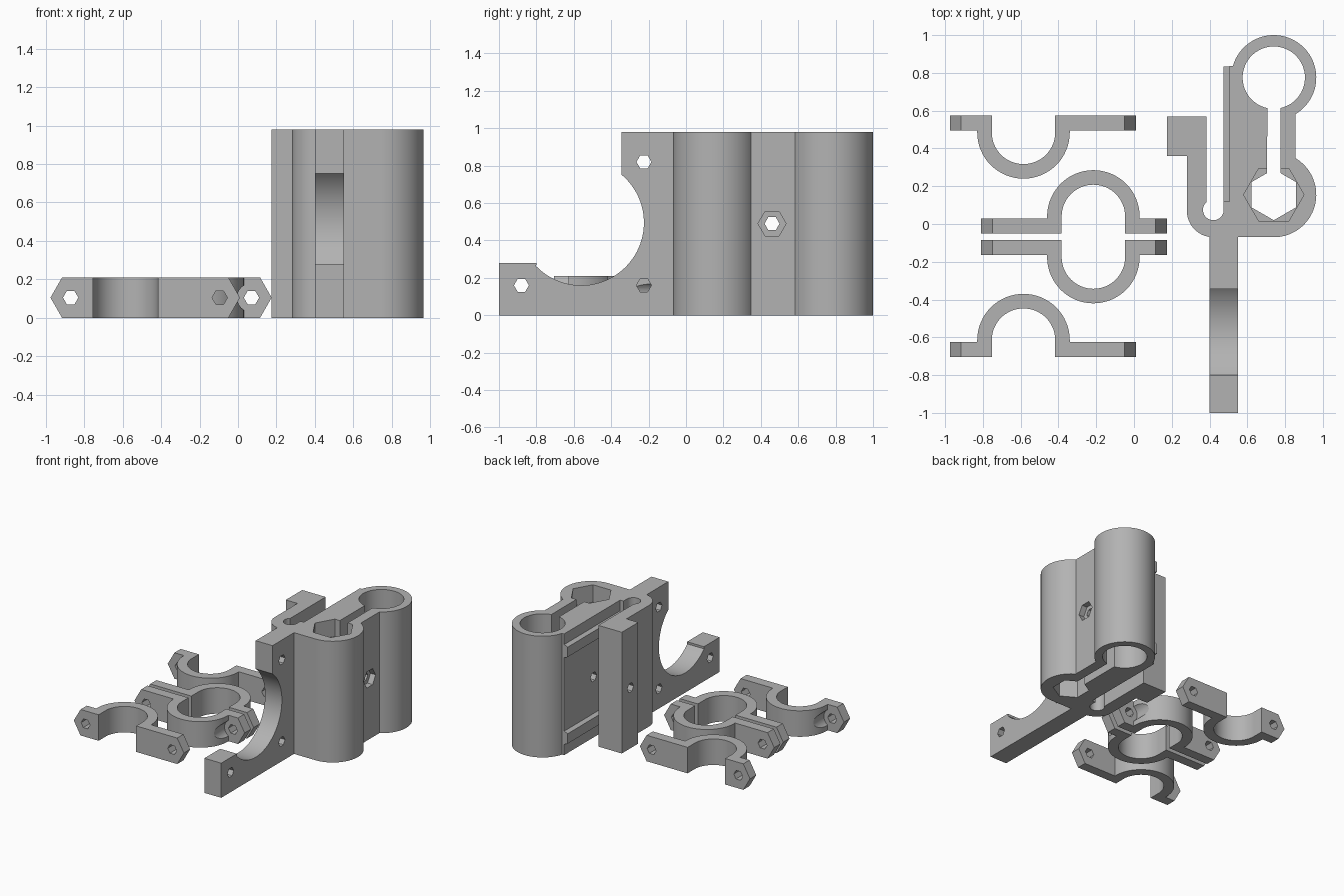
import bpy, bmesh
from math import radians, cos, sin, pi
from mathutils import Matrix

if "Cube" in bpy.data.objects:
    bpy.data.objects.remove(bpy.data.objects["Cube"])

grey = bpy.data.materials.new("plain_grey")
grey.use_nodes = True
grey.diffuse_color = (0.45, 0.45, 0.45, 1)
grey.node_tree.nodes["Principled BSDF"].inputs["Base Color"].default_value = (0.45, 0.45, 0.45, 1)

# Columns map outline (u, v) and extrusion depth onto the world axes
ALONG = {
    "z": Matrix(((1, 0, 0), (0, 1, 0), (0, 0, 1))),
    "x": Matrix(((0, 0, 1), (1, 0, 0), (0, 1, 0))),
    "y": Matrix(((1, 0, 0), (0, 0, 1), (0, 1, 0))),
}


def arc(cx, cy, r, start, end, steps=32):
    angles = [radians(start + (end - start) * i / steps) for i in range(steps + 1)]
    return [(cx + r * cos(a), cy + r * sin(a)) for a in angles]


def ngon(cx, cy, r, sides=6, turn=0):
    return [(cx + r * cos(turn + 2 * pi * i / sides), cy + r * sin(turn + 2 * pi * i / sides))
            for i in range(sides)]


def prism(name, outline, low, high, axis="z"):
    """Extrude an outline between two depths along an axis."""
    bm = bmesh.new()
    face = bm.faces.new([bm.verts.new(ALONG[axis] @ Matrix.Identity(3).col[0] * u
                                      + ALONG[axis] @ Matrix.Identity(3).col[1] * v
                                      + ALONG[axis] @ Matrix.Identity(3).col[2] * low)
                         for u, v in outline])
    new = bmesh.ops.extrude_face_region(bm, geom=[face])["geom"]
    shift = ALONG[axis] @ Matrix.Identity(3).col[2] * (high - low)
    bmesh.ops.translate(bm, vec=shift, verts=[v for v in new if isinstance(v, bmesh.types.BMVert)])
    bmesh.ops.recalc_face_normals(bm, faces=bm.faces)
    mesh = bpy.data.meshes.new(name)
    bm.to_mesh(mesh)
    bm.free()
    mesh.materials.append(grey)
    obj = bpy.data.objects.new(name, mesh)
    bpy.context.collection.objects.link(obj)
    return obj


def combine(obj, other, operation="DIFFERENCE"):
    """Apply a boolean and drop the helper."""
    mod = obj.modifiers.new("cut", "BOOLEAN")
    mod.object, mod.operation, mod.solver = other, operation, "EXACT"
    select(obj)
    bpy.ops.object.modifier_apply(modifier=mod.name)
    bpy.data.objects.remove(other)


def select(obj):
    bpy.ops.object.select_all(action="DESELECT")
    obj.select_set(True)
    bpy.context.view_layer.objects.active = obj


def smooth(obj):
    select(obj)
    bpy.ops.object.shade_smooth_by_angle(angle=radians(25))


# Rod holder body with its flexible side arm
X, ROD, NUT, TOP = 0.74, 0.775, 0.155, 0.98
outline = arc(X, NUT, 0.225, -90, 59) + arc(X, ROD, 0.225, -59, 164, 48)
outline += [(0.505, 0.835), (0.505, 0.12), (0.475, 0.12)]
outline += arc(0.42, 0.075, 0.055, 0, -230, 24)
outline += [(0.385, 0.57), (0.175, 0.57), (0.175, 0.36), (0.28, 0.36)]
outline += arc(0.42, 0.07, 0.14, 180, 270, 16)
body = prism("rod_holder", outline, 0, TOP)

# Keyhole bore: round rod bore, slit and hexagonal bore
bore = arc(X, ROD, 0.165, -78, 258, 48) + [(X - 0.035, 0.2)] + [(X + 0.035, 0.2)]
combine(body, prism("bore_cutter", bore, -0.1, 1.1))
combine(body, prism("hex_cutter", ngon(X, NUT, 0.135, turn=pi / 6), -0.1, 1.1))
combine(body, prism("pocket_cutter", ngon(X, NUT, 0.16), 0.84, 1.1))

# Ledges on the clamping wall, with sloped edges
for z in (0.14, 0.84):
    ledge = [(0.52, z - 0.06), (0.475, z - 0.04), (0.475, z + 0.04), (0.52, z + 0.06)]
    combine(body, prism("ledge", ledge, 0.11, 0.834, "y"), "UNION")

# Motor bracket plate with a round clearance
plate = [(-1, 0), (-0.05, 0), (-0.05, TOP), (-0.345, TOP)]
plate += arc(-0.56, 0.495, 0.335, 50, -136, 48) + [(-0.8, 0.28), (-1, 0.28)]
combine(body, prism("bracket_plate", plate, 0.40, 0.55, "x"), "UNION")

# Screw holes and the nut trap
for y, z in ((-0.225, 0.82), (-0.225, 0.16), (-0.88, 0.16)):
    combine(body, prism("hole_cutter", ngon(y, z, 0.04), 0.3, 0.65, "x"))
combine(body, prism("hole_cutter", ngon(0.46, 0.49, 0.04), 0.1, 1, "x"))
combine(body, prism("trap_cutter", ngon(0.46, 0.49, 0.075), 0.81, 1, "x"))
smooth(body)


# Half-round clamps, all copies of one shape flipped about
H, SHORT, LONG = 0.21, -0.39, 0.595


def clamp(name, cx, cy, flip_x, flip_y):
    shape = [(SHORT, -0.09), (-0.168, -0.09)] + arc(0, 0, 0.168, 180, 0)
    shape += [(0.168, -0.09), (LONG, -0.09), (LONG, -0.01), (0.245, -0.01)]
    shape += arc(0, 0, 0.245, 0, 180) + [(-0.245, -0.01), (SHORT, -0.01)]
    obj = prism(name, shape, 0, H)
    # pointed hexagonal ends
    tip = H / 2 / 3 ** 0.5
    bar = [(SHORT, H / 2), (SHORT + tip, -0.001), (LONG - tip, -0.001),
           (LONG, H / 2), (LONG - tip, H + 0.001), (SHORT + tip, H + 0.001)]
    combine(obj, prism("bar_cutter", bar, -0.3, 0.4, "y"), "INTERSECT")
    # screw holes and the screw head clearance beside the ring
    for x in (SHORT + 0.105, LONG - 0.105):
        combine(obj, prism("hole_cutter", ngon(x, H / 2, 0.04), -0.2, 0.1, "y"))
    combine(obj, prism("head_cutter", ngon(SHORT + 0.105, H / 2, 0.075, 24), -0.01, 0.3, "y"))
    obj.data.transform(Matrix.Diagonal((flip_x, flip_y, 1, 1)))
    if flip_x * flip_y < 0:
        obj.data.flip_normals()
    obj.location = (cx, cy, 0)
    smooth(obj)


clamp("back_clamp", -0.585, 0.485, 1, -1)
clamp("middle_back_clamp", -0.215, 0.04, -1, 1)
clamp("middle_front_clamp", -0.215, -0.175, -1, -1)
clamp("front_clamp", -0.585, -0.615, 1, 1)
